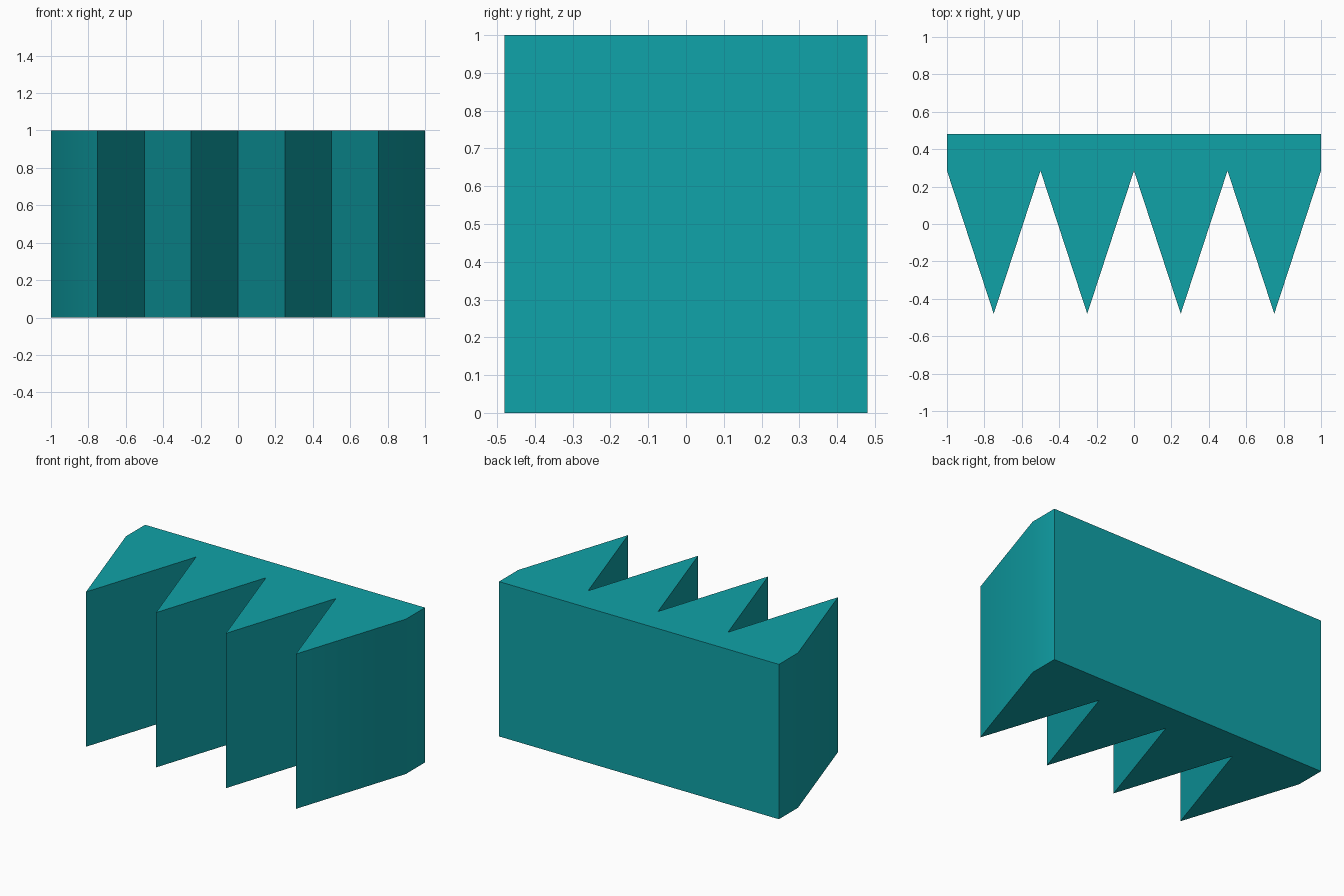
import bpy, bmesh, math

if "Cube" in bpy.data.objects:
    bpy.data.objects.remove(bpy.data.objects["Cube"])

TEETH = 4
PITCH = 2.0 / TEETH
BACK, ROOT, TIP, HEIGHT = 0.48, 0.285, -0.48, 1.0

# Zigzag outline seen from above: flat back, pointed teeth towards the front
outline = [(1, BACK), (-1, BACK), (-1, ROOT)]
for i in range(TEETH):
    x = -1 + i * PITCH
    outline += [(x + PITCH / 2, TIP), (x + PITCH, ROOT)]

# Extrude the outline upwards
bm = bmesh.new()
base = bm.faces.new([bm.verts.new((x, y, 0)) for x, y in outline])
top = bmesh.ops.extrude_face_region(bm, geom=[base], use_keep_orig=True)
bmesh.ops.translate(bm, vec=(0, 0, HEIGHT),
                    verts=[g for g in top["geom"] if isinstance(g, bmesh.types.BMVert)])
bmesh.ops.recalc_face_normals(bm, faces=bm.faces)
mesh = bpy.data.meshes.new("toothed_block")
bm.to_mesh(mesh)
bm.free()
block = bpy.data.objects.new("toothed_block", mesh)
bpy.context.collection.objects.link(block)

# Teal colour
teal = bpy.data.materials.new("teal")
teal.diffuse_color = (0.005, 0.36, 0.39, 1)
teal.use_nodes = True
teal.node_tree.nodes["Principled BSDF"].inputs["Base Color"].default_value = teal.diffuse_color
mesh.materials.append(teal)

# Soft shading over the shallow side bends, sharp elsewhere
bpy.context.view_layer.objects.active = block
block.select_set(True)
bpy.ops.object.shade_smooth_by_angle(angle=math.radians(30))
